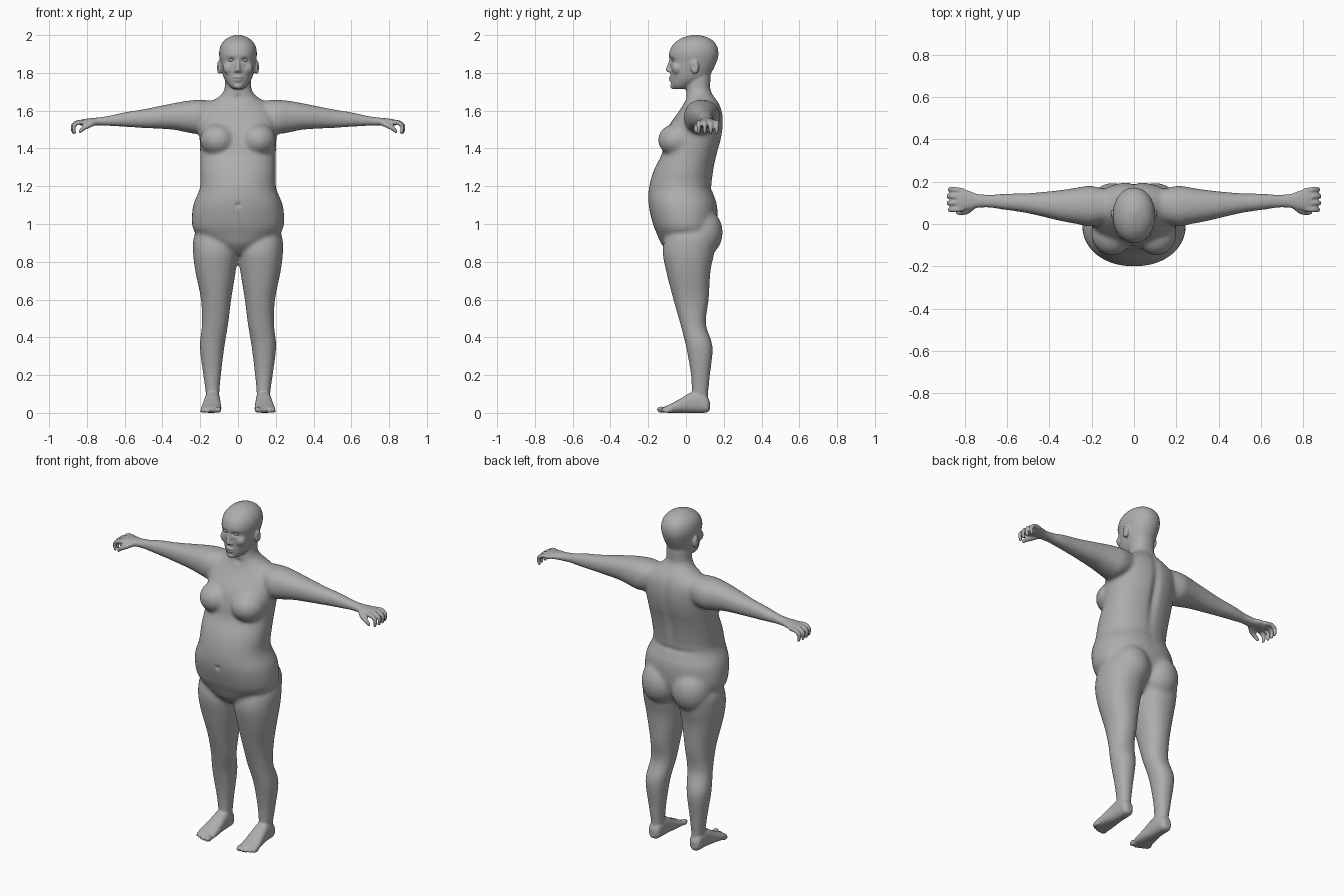
import bpy, bmesh, math
from mathutils import Vector, Matrix

cube = bpy.data.objects.get("Cube")
if cube:
    bpy.data.objects.remove(cube, do_unlink=True)

SIDES, STEPS = 40, 5

skin = bpy.data.materials.new("plain grey")
skin.use_nodes = True
grey = (0.42, 0.42, 0.42, 1)
skin.diffuse_color = grey
shader = next(n for n in skin.node_tree.nodes if n.type == 'BSDF_PRINCIPLED')
shader.inputs["Base Color"].default_value = grey
shader.inputs["Roughness"].default_value = 0.7


def smooth_rows(rows):
    """Interpolate rows of numbers with a flowing curve."""
    out = []
    last = len(rows) - 1
    for i in range(last):
        p, q, r, s = (rows[min(max(k, 0), last)] for k in (i - 1, i, i + 1, i + 2))
        for j in range(STEPS):
            t = j / STEPS
            out.append([b + t / 2 * (c - a + t * (2*a - 5*b + 4*c - d + t * (3*b - a - 3*c + d)))
                        for a, b, c, d in zip(p, q, r, s)])
    return out + [list(rows[-1])]


def loft(bm, axis, rows, power=2.2):
    """Skin rounded sections; each row is position, then low/high extents on the other two axes."""
    rings = []
    for t, a0, a1, b0, b1 in smooth_rows(rows):
        ring = []
        for k in range(SIDES):
            angle = math.tau * k / SIDES
            c, s = math.cos(angle), math.sin(angle)
            a = (a0 + a1) / 2 + (a1 - a0) / 2 * math.copysign(abs(c) ** (2 / power), c)
            b = (b0 + b1) / 2 + (b1 - b0) / 2 * math.copysign(abs(s) ** (2 / power), s)
            co = [a, b]
            co.insert(axis, t)
            ring.append(bm.verts.new(co))
        rings.append(ring)
    for low, high in zip(rings, rings[1:]):
        for k in range(SIDES):
            n = (k + 1) % SIDES
            bm.faces.new((low[k], low[n], high[n], high[k]))
    bm.faces.new(rings[0][::-1])
    bm.faces.new(rings[-1])


def blob(bm, centre, radii):
    matrix = Matrix.Translation(centre) @ Matrix.Diagonal((*radii, 1))
    bmesh.ops.create_uvsphere(bm, u_segments=20, v_segments=12, radius=1, matrix=matrix)


def finger(bm, points):
    """Chain of overlapping balls along a path of x, y, z, radius."""
    for x, y, z, r in smooth_rows(points):
        blob(bm, (x, y, z), (r, r, r))


def mirror(bm):
    copy = bmesh.ops.duplicate(bm, geom=bm.verts[:] + bm.edges[:] + bm.faces[:])["geom"]
    for v in copy:
        if isinstance(v, bmesh.types.BMVert):
            v.co.x *= -1


def add_object(name, bm):
    bmesh.ops.recalc_face_normals(bm, faces=bm.faces[:])
    mesh = bpy.data.meshes.new(name)
    bm.to_mesh(mesh)
    bm.free()
    obj = bpy.data.objects.new(name, mesh)
    bpy.context.collection.objects.link(obj)
    mesh.materials.append(skin)
    return obj


def fuse(name, bm, voxel, rounds):
    """Merge overlapping parts into one skin and soften the joins."""
    obj = add_object(name, bm)
    remesh = obj.modifiers.new("merge", 'REMESH')
    remesh.mode = 'VOXEL'
    remesh.voxel_size = voxel
    soften = obj.modifiers.new("soften", 'SMOOTH')
    soften.factor = 0.5
    soften.iterations = rounds
    graph = bpy.context.evaluated_depsgraph_get()
    mesh = bpy.data.meshes.new_from_object(obj.evaluated_get(graph))
    bpy.data.objects.remove(obj, do_unlink=True)
    return mesh


# Arms, legs, chest and seat, then the trunk
bm = bmesh.new()
loft(bm, 0, [(.08, .03, .15, 1.53, 1.65), (.2, -.01, .18, 1.48, 1.657), (.27, .0, .172, 1.485, 1.652),
             (.35, .015, .16, 1.5, 1.638), (.5, .05, .146, 1.508, 1.608), (.6, .065, .144, 1.514, 1.592),
             (.7, .078, .138, 1.52, 1.57), (.76, .076, .142, 1.52, 1.565)])
loft(bm, 2, [(1, .04, .2, -.08, .13), (.93, .01, .234, -.11, .155), (.85, .0, .238, -.123, .15),
             (.75, .012, .226, -.105, .13), (.6, .036, .196, -.067, .12), (.47, .052, .191, -.03, .106),
             (.35, .072, .202, .0, .141), (.2, .09, .184, .026, .127), (.1, .099, .17, .03, .118),
             (.04, .099, .168, .03, .118)])
blob(bm, (.105, -.045, 1.445), (.097, .104, .088))
blob(bm, (.1, .085, .955), (.115, .11, .13))
mirror(bm)
trunk = [(.84, .04, -.08, .08), (.89, .14, -.128, .12), (.95, .22, -.155, .15), (1, .244, -.175, .165),
         (1.1, .237, -.198, .165), (1.19, .202, -.196, .138), (1.28, .2, -.172, .146),
         (1.37, .2, -.128, .165), (1.44, .203, -.115, .185), (1.52, .208, -.09, .197),
         (1.59, .2, -.042, .193), (1.64, .15, -.01, .175), (1.675, .1, .0, .15),
         (1.71, .073, .0, .13), (1.76, .069, .0, .13), (1.81, .066, .01, .13)]
loft(bm, 2, [(z, -w, w, front, back) for z, w, front, back in trunk])
soft_trunk = fuse("trunk", bm, .01, 8)

# Hands
bm = bmesh.new()
loft(bm, 0, [(.68, .079, .137, 1.521, 1.572), (.74, .077, .142, 1.521, 1.564),
             (.78, .068, .157, 1.523, 1.56), (.82, .066, .162, 1.52, 1.555), (.84, .075, .155, 1.525, 1.55)])
for i in range(4):
    y = .073 + .028 * i
    tip = .885 - .006 * abs(i - 1.5)
    spread = .004 * (i - 1.5)
    finger(bm, [(.81, y, 1.538, .013), (tip - .03, y + spread, 1.537, .0125),
                (tip - .007, y + spread, 1.517, .0115), (tip - .01, y + spread, 1.485, .0095)])
finger(bm, [(.76, .085, 1.538, .016), (.79, .06, 1.522, .014), (.82, .053, 1.505, .012), (.835, .055, 1.49, .01)])

# Feet and toes
loft(bm, 1, [(.126, .12, .155, .015, .06), (.11, .102, .17, .002, .09), (.075, .096, .174, .0, .115),
             (.03, .094, .178, .0, .11), (-.03, .09, .188, .0, .075), (-.08, .088, .196, .0, .048),
             (-.115, .09, .195, .002, .032), (-.125, .1, .185, .006, .026)], 2.5)
for i in range(5):
    size = .017 if i == 0 else .0125 - .0007 * i
    blob(bm, (.104 + .0205 * i + (.004 if i else 0), -.13 + .004 * i * i / 2, size), (size * .9, .025, size))

# Ears, nostrils and cheeks
blob(bm, (.099, .047, 1.83), (.014, .022, .037))
blob(bm, (.013, -.086, 1.81), (.008, .012, .008))
blob(bm, (.045, -.045, 1.825), (.035, .03, .035))
mirror(bm)

# Head, nose, lips and chin
skull = [(1.715, .028, -.062, .0), (1.735, .05, -.077, .05), (1.77, .073, -.08, .115), (1.81, .085, -.082, .14),
         (1.86, .094, -.086, .163), (1.9, .1, -.09, .172), (1.94, .094, -.076, .165),
         (1.97, .075, -.047, .143), (1.99, .046, -.008, .108), (2.002, .008, .04, .06)]
loft(bm, 2, [(z, -w, w, front, back) for z, w, front, back in skull], 2.1)
finger(bm, [(0, -.079, 1.875, .01), (0, -.087, 1.845, .01), (0, -.096, 1.817, .012)])
blob(bm, (0, -.08, 1.775), (.024, .012, .007))
blob(bm, (0, -.079, 1.761), (.021, .012, .007))
blob(bm, (0, -.066, 1.73), (.024, .018, .016))

# One continuous skin
bm.from_mesh(soft_trunk)
bpy.data.meshes.remove(soft_trunk)
body_mesh = fuse("body", bm, .006, 3)
body_mesh.name = "body"
body = bpy.data.objects.new("body", body_mesh)
bpy.context.collection.objects.link(body)

# Soft hollows: eye sockets, ears, mouth line, navel, spine, collar notch, waist fold
hollows = [((.036, -.085, 1.868), (.02, .04, .011), .012), ((-.036, -.085, 1.868), (.02, .04, .011), .012),
           ((.115, .04, 1.832), (.012, .01, .018), .008), ((-.115, .04, 1.832), (.012, .01, .018), .008),
           ((0, -.09, 1.768), (.022, .02, .0035), .004),
           ((0, -.195, 1.1), (.014, .04, .012), .008),
           ((0, .18, 1.42), (.025, .06, .2), .014),
           ((0, .0, 1.67), (.022, .03, .016), .007),
           ((0, .14, 1.19), (.16, .05, .015), .005)]
normals = [v.normal.copy() for v in body_mesh.vertices]
for v, normal in zip(body_mesh.vertices, normals):
    start = v.co.copy()
    for centre, radii, depth in hollows:
        d = sum(((p - c) / r) ** 2 for p, c, r in zip(start, centre, radii))
        if d < 9:
            v.co -= normal * depth * math.exp(-d)

# Eyes
eyes = bmesh.new()
blob(eyes, (.036, -.063, 1.867), (.016, .013, .008))
mirror(eyes)
eyes_object = add_object("eyes", eyes)

bpy.ops.object.select_all(action='DESELECT')
for obj in (body, eyes_object):
    obj.select_set(True)
bpy.context.view_layer.objects.active = body
bpy.ops.object.shade_smooth_by_angle(angle=math.radians(50))
